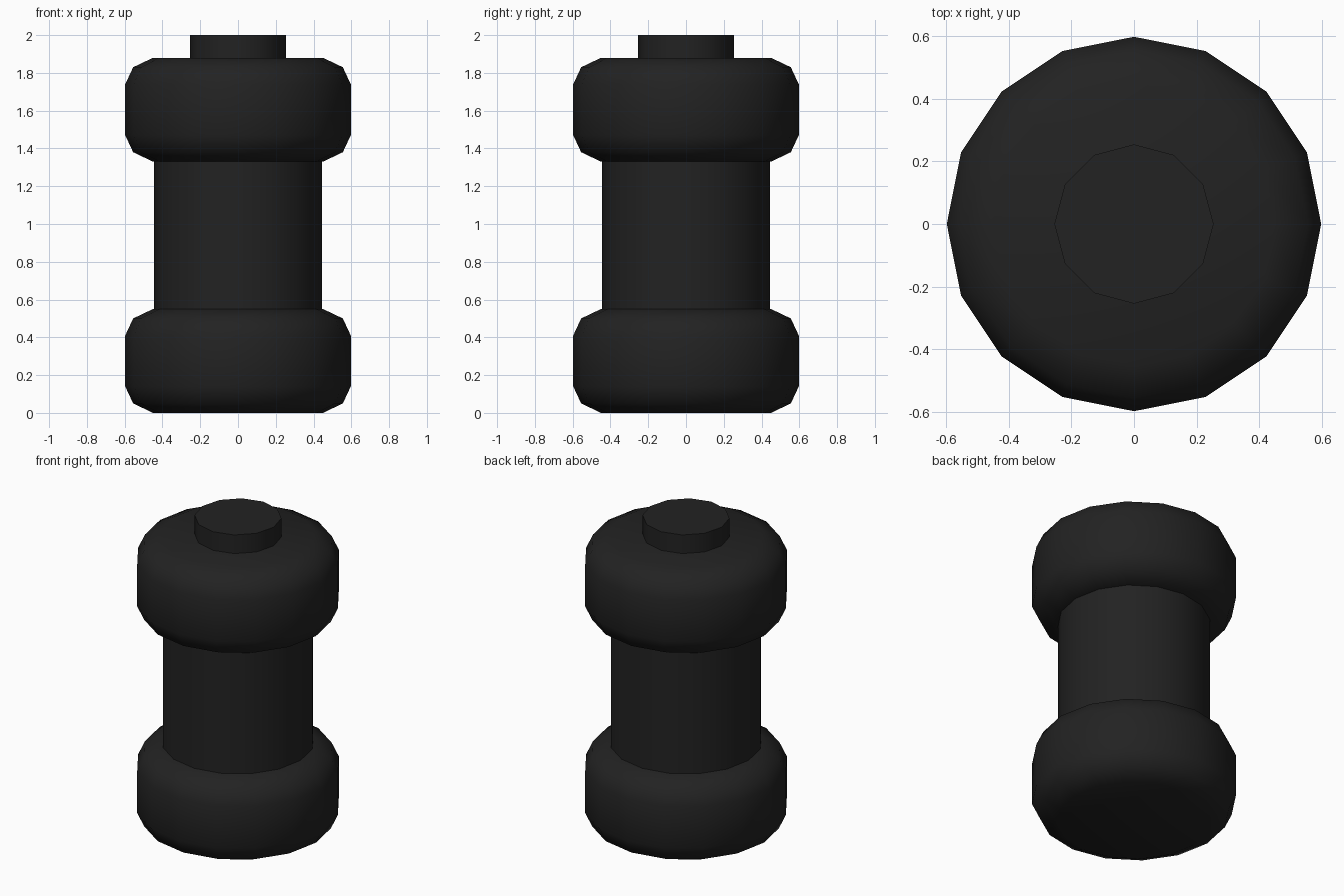
import bpy
import bmesh
import math

if "Cube" in bpy.data.objects:
    bpy.data.objects.remove(bpy.data.objects["Cube"])

rubber = bpy.data.materials.new("black_rubber")
rubber.diffuse_color = (0.016, 0.016, 0.016, 1)
rubber.use_nodes = True
rubber.node_tree.nodes["Principled BSDF"].inputs["Base Color"].default_value = rubber.diffuse_color


def lathe(name, profile, sides, angle):
    """Revolve (radius, height) points about z, closed with flat end caps."""
    bm = bmesh.new()
    rings = []
    for r, z in profile:
        rings.append([bm.verts.new((r * math.cos(2 * math.pi * i / sides),
                                    r * math.sin(2 * math.pi * i / sides), z))
                      for i in range(sides)])
    for low, high in zip(rings, rings[1:]):
        for i in range(sides):
            j = (i + 1) % sides
            bm.faces.new((low[i], low[j], high[j], high[i]))
    bm.faces.new(rings[0][::-1])
    bm.faces.new(rings[-1])
    mesh = bpy.data.meshes.new(name)
    bm.to_mesh(mesh)
    bm.free()
    mesh.materials.append(rubber)
    obj = bpy.data.objects.new(name, mesh)
    bpy.context.collection.objects.link(obj)
    bpy.ops.object.select_all(action='DESELECT')
    obj.select_set(True)
    bpy.context.view_layer.objects.active = obj
    bpy.ops.object.shade_smooth_by_angle(angle=math.radians(angle))
    return obj


# Rounded end collars
collar = [(0.45, 0), (0.555, 0.05), (0.597, 0.14),
          (0.597, 0.41), (0.555, 0.5), (0.45, 0.55)]
for name, base in (("lower_collar", 0), ("upper_collar", 1.33)):
    lathe(name, [(r, z + base) for r, z in collar], 16, 60)

# Straight core between the collars
lathe("core", [(0.445, 0.5), (0.445, 1.38)], 16, 40)

# Small end plug on top
lathe("top_plug", [(0.254, 1.8), (0.254, 2.0)], 12, 40)
